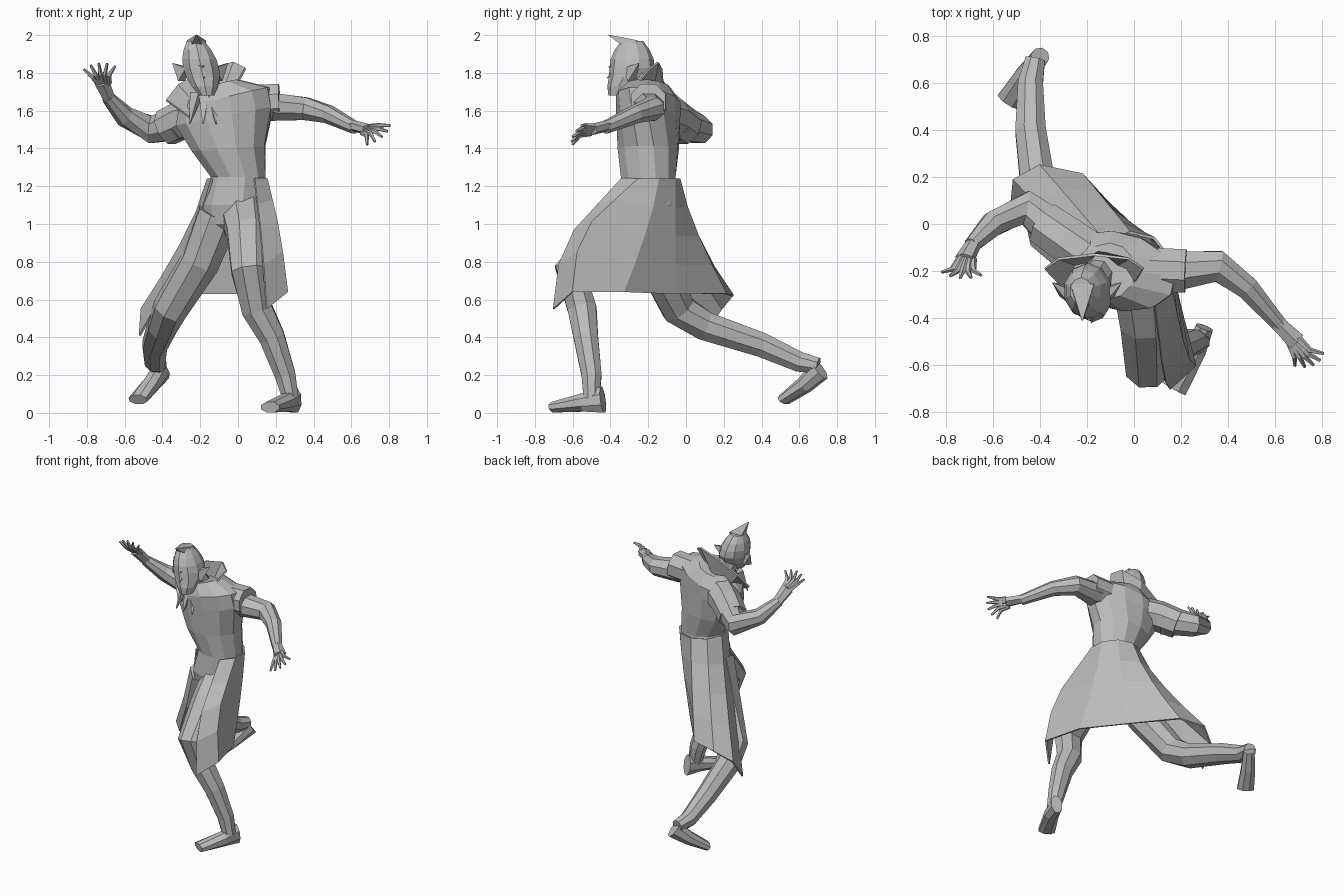
import bpy
import bmesh
from math import cos, sin, pi
from mathutils import Vector, Matrix

default_cube = bpy.data.objects.get("Cube")
if default_cube:
    bpy.data.objects.remove(default_cube, do_unlink=True)

grey = bpy.data.materials.new("plain_grey")
grey.use_nodes = True
grey.diffuse_color = (.5, .5, .5, 1)
grey.node_tree.nodes["Principled BSDF"].inputs["Base Color"].default_value = grey.diffuse_color

SIDEWAYS = Vector((1, 0, 0))
DEPTHWAYS = Vector((0, 1, 0))
UPWARD = Vector((0, 0, 1))


def skin(name, rings, closed=True):
    """Join rows of points with flat quads; closed rows become capped tubes."""
    bm = bmesh.new()
    rows = [[bm.verts.new(point) for point in ring] for ring in rings]
    count = len(rows[0])
    for low, high in zip(rows, rows[1:]):
        for i in range(count if closed else count - 1):
            j = (i + 1) % count
            bm.faces.new((low[i], low[j], high[j], high[i]))
    if closed:
        bm.faces.new(rows[0])
        bm.faces.new(rows[-1])
    bmesh.ops.recalc_face_normals(bm, faces=bm.faces)
    mesh = bpy.data.meshes.new(name)
    bm.to_mesh(mesh)
    bm.free()
    mesh.materials.append(grey)
    part = bpy.data.objects.new(name, mesh)
    bpy.context.collection.objects.link(part)
    return part


def oval(center, across, along, sides):
    angles = [(i + .5) * 2 * pi / sides for i in range(sides)]
    return [center + across * cos(a) + along * sin(a) for a in angles]


def tube(name, path, start_size, end_size, reference=UPWARD, sides=8):
    """Limb along a path, tapering evenly between two (width, height) sizes."""
    points = [Vector(point) for point in path]
    last = len(points) - 1
    rings = []
    for i, point in enumerate(points):
        tangent = points[min(i + 1, last)] - points[max(i - 1, 0)]
        across = tangent.cross(reference).normalized()
        along = tangent.cross(across).normalized()
        size = Vector(start_size).lerp(Vector(end_size), i / last)
        rings.append(oval(point, across * size.x, along * size.y, sides))
    return skin(name, rings)


def spike(name, base, tip, width, depth):
    tube(name, [base, tip], (width, depth), (.003, .003), sides=4)


def cloth(name, columns):
    part = skin(name, columns, closed=False)
    thickness = part.modifiers.new("thickness", "SOLIDIFY")
    thickness.thickness = .012
    thickness.offset = 0


def hand(side, wrist, palm, fan_axis, reference):
    """Flat palm with a fan of bent, tapering fingers ending in the thumb."""
    wrist, palm, fan_axis = Vector(wrist), Vector(palm), Vector(fan_axis)
    tube(side + "_palm", [wrist, palm], (.035, .03), (.045, .03), reference, sides=6)
    forward = (palm - wrist).normalized()
    names = ("little_finger", "ring_finger", "middle_finger", "index_finger", "thumb")
    for i, finger in enumerate(names):
        reach = Matrix.Rotation(.5 - .35 * i, 3, fan_axis) @ forward
        knuckle = palm + (reach - forward) * .04
        middle = palm + reach * .07 + fan_axis.normalized() * .015
        tip = palm + reach * .13
        tube(f"{side}_{finger}", [knuckle, middle, tip], (.018, .018), (.007, .007),
             reference, sides=5)


# Torso: the chest twists and leans more the higher it gets
torso_rings = []
for x, z, width in [(-.05, .94, .08), (-.04, 1, .14), (-.02, 1.1, .17), (0, 1.25, .15),
                    (-.05, 1.4, .2), (-.07, 1.57, .27), (-.07, 1.66, .26), (-.11, 1.73, .12)]:
    lean = max(0, z - 1.3) * .7
    turn = Matrix.Rotation(-lean, 3, "Z") @ Matrix.Rotation(-lean, 3, "Y")
    depth = min(.165, width)
    torso_rings.append(oval(Vector((x, -.2, z)), turn @ SIDEWAYS * width,
                            turn @ DEPTHWAYS * depth, sides=12))
skin("torso", torso_rings)

# Head: narrow chin swelling to the brow, with a flattened crown
head_rings = []
head_steps = 6
for i in range(head_steps + 1):
    t = i / head_steps
    center = Vector((-.165 - .06 * t, -.36 + .075 * min(1, t * 2.5), 1.68 + .29 * t))
    width = .1 * sin(pi * (.11 + .76 * t)) ** .8
    head_rings.append(oval(center, SIDEWAYS * width, DEPTHWAYS * width * 1.2, sides=10))
skin("head", head_rings)
tube("neck", [(-.14, -.2, 1.65), (-.18, -.26, 1.8)], (.07, .07), (.07, .07), SIDEWAYS)

# Pointed features of the head
spike("hair_peak", (-.22, -.27, 1.94), (-.22, -.41, 2), .07, .05)
spike("nose", (-.18, -.36, 1.83), (-.18, -.42, 1.77), .02, .02)
spike("brow", (-.2, -.36, 1.85), (-.19, -.41, 1.83), .07, .015)
spike("mouth", (-.17, -.36, 1.74), (-.17, -.41, 1.72), .035, .01)
for side, sign in (("left", 1), ("right", -1)):
    spike(side + "_ear", (-.2 + sign * .08, -.3, 1.79),
          (-.2 + sign * .145, -.25, 1.85), .04, .06)

# Standing collar: flares from the neck, tilted with the shoulders
collar_columns = []
collar_steps = 4
for i in range(collar_steps + 1):
    angle = pi * (i / collar_steps - .5)
    s, c = sin(angle), cos(angle)
    bottom = Vector((-.15 + .1 * s, -.33 + .21 * c, 1.61 + .05 * s + .07 * c))
    top = Vector((-.17 + .21 * s, -.19 + .06 * c, 1.74 + .085 * s + .08 * c))
    collar_columns.append([bottom, top])
cloth("collar", collar_columns)

# Ruff: a row of points hanging over the chest
for i in range(4):
    shift = i - 1.5
    spike(f"ruff_point_{'abcd'[i]}", (-.16 + shift * .04, -.3, 1.69),
          (-.15 + shift * .07, -.38 + abs(shift) * .02, 1.53), .04, .03)

# Open coat skirt: from the left front edge round the back to the right
coat_hem = [(.15, -.7, .55), (.26, -.6, .64), (.19, -.33, .64), (0, -.06, .63),
            (-.22, .21, .63), (-.4, .25, .62), (-.51, .19, .55), (-.52, .09, .41)]
coat_columns = []
for i, hem in enumerate(coat_hem):
    angle = -1 + i * .67
    waist = Vector((.16 * cos(angle), -.2 + .165 * sin(angle), 1.24))
    over_knee = i < 2
    column = []
    for t in (0, .25, .5, .75, 1):
        point = waist.lerp(Vector(hem), t if over_knee else t ** 1.3)
        if over_knee:
            point += (UPWARD - DEPTHWAYS) * .1 * sin(pi * t) * t ** .5
        else:
            point.z = waist.z + (hem[2] - waist.z) * t
        column.append(point)
    coat_columns.append(column)
cloth("coat_skirt", coat_columns)

# Short wide sleeves
tube("left_sleeve", [(0, -.19, 1.64), (.22, -.2, 1.65)], (.1, .1), (.1, .1))
tube("right_sleeve", [(-.18, -.14, 1.58), (-.28, -.07, 1.56), (-.38, 0, 1.51)],
     (.11, .11), (.1, .1))

# Arms and hands
tube("left_arm", [(.18, -.2, 1.62), (.36, -.18, 1.61), (.48, -.27, 1.58), (.62, -.43, 1.51)],
     (.09, .08), (.035, .035))
tube("right_arm", [(-.3, -.06, 1.54), (-.46, .07, 1.5), (-.6, 0, 1.57), (-.69, -.09, 1.67)],
     (.1, .1), (.035, .035))
hand("left", (.61, -.42, 1.52), (.69, -.5, 1.5), (-.5, -.8, 1), UPWARD)
hand("right", (-.68, -.08, 1.66), (-.72, -.15, 1.75), (0, -.8, -.6), DEPTHWAYS)

# Legs: left lunging forward, right trailing behind
tube("left_leg", [(.03, -.24, 1.07), (.05, -.42, .95), (.06, -.61, .75), (.1, -.55, .55),
                  (.18, -.53, .4), (.25, -.5, .2), (.28, -.5, .07)],
     (.12, .13), (.045, .045), SIDEWAYS)
tube("right_leg", [(-.1, -.21, 1.05), (-.2, -.16, .8), (-.36, -.04, .55), (-.4, .1, .46),
                   (-.44, .4, .36), (-.44, .6, .27), (-.42, .7, .25)],
     (.12, .12), (.045, .045), SIDEWAYS)

# Feet: tall at the heel, flat at the toes
tube("left_foot", [(.3, -.44, .07), (.26, -.54, .055), (.17, -.7, .03)],
     (.04, .075), (.06, .03))
tube("right_foot", [(-.4, .71, .23), (-.46, .63, .15), (-.53, .52, .07)],
     (.04, .065), (.06, .03))
